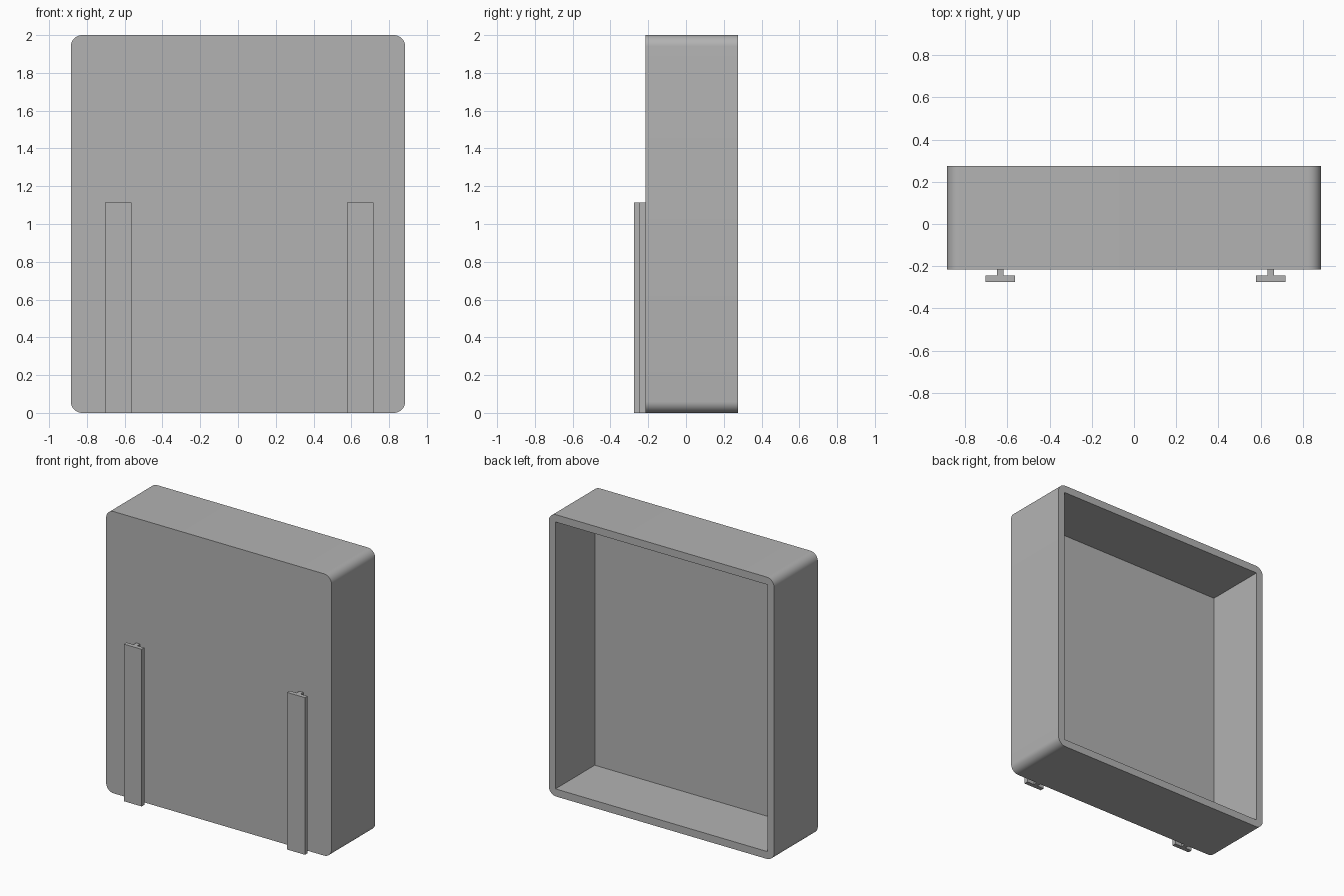
import bpy
import bmesh
from math import cos, sin, pi

cube = bpy.data.objects.get("Cube")
if cube:
    bpy.data.objects.remove(cube, do_unlink=True)

grey = bpy.data.materials.new("plain grey")
grey.use_nodes = True
COLOR = (0.45, 0.45, 0.45, 1)
grey.diffuse_color = COLOR
grey.node_tree.nodes["Principled BSDF"].inputs["Base Color"].default_value = COLOR


def finish(name, bm):
    bmesh.ops.recalc_face_normals(bm, faces=bm.faces)
    mesh = bpy.data.meshes.new(name)
    bm.to_mesh(mesh)
    bm.free()
    mesh.materials.append(grey)
    obj = bpy.data.objects.new(name, mesh)
    bpy.context.collection.objects.link(obj)
    return obj


# Open-backed tray: rounded outside, square recess
HALF_W, HEIGHT = 0.885, 2.0
FRONT, BACK, FLOOR = -0.215, 0.275, -0.165
RADIUS, WALL, STEPS = 0.06, 0.053, 10

bm = bmesh.new()
front, back, rim, floor = [], [], [], []
for i, (sx, sz) in enumerate([(1, 1), (-1, 1), (-1, -1), (1, -1)]):
    cx = sx * (HALF_W - RADIUS)
    cz = HEIGHT / 2 + sz * (HEIGHT / 2 - RADIUS)
    arc = [(cx + RADIUS * cos(a), cz + RADIUS * sin(a))
           for a in [(i + k / STEPS) * pi / 2 for k in range(STEPS + 1)]]
    front.append([bm.verts.new((x, FRONT, z)) for x, z in arc])
    back.append([bm.verts.new((x, BACK, z)) for x, z in arc])
    ix = sx * (HALF_W - WALL)
    iz = HEIGHT / 2 + sz * (HEIGHT / 2 - WALL)
    rim.append(bm.verts.new((ix, BACK, iz)))
    floor.append(bm.verts.new((ix, FLOOR, iz)))

for i in range(4):
    j = (i + 1) % 4
    # outer corner and straight side
    for k in range(STEPS):
        bm.faces.new((front[i][k], front[i][k + 1], back[i][k + 1], back[i][k]))
    bm.faces.new((front[i][-1], front[j][0], back[j][0], back[i][-1]))
    # rim corner, rim side, recess wall
    bm.faces.new(back[i] + [rim[i]])
    bm.faces.new((back[i][-1], back[j][0], rim[j], rim[i]))
    bm.faces.new((rim[i], rim[j], floor[j], floor[i]))
bm.faces.new([v for corner in front for v in corner])
bm.faces.new(floor)
tray = finish("tray", bm)

bpy.ops.object.select_all(action="DESELECT")
tray.select_set(True)
bpy.context.view_layer.objects.active = tray
bpy.ops.object.shade_smooth_by_angle(angle=pi / 6)


# T-section rails on the front
def rail(name, x, top=1.115):
    outer, step, flange, web = -0.275, -0.245, 0.07, 0.015
    section = [(-flange, outer), (flange, outer), (flange, step), (web, step),
               (web, FRONT), (-web, FRONT), (-web, step), (-flange, step)]
    bm = bmesh.new()
    base = bm.faces.new([bm.verts.new((x + px, py, 0)) for px, py in section])
    ext = bmesh.ops.extrude_face_region(bm, geom=[base], use_keep_orig=True)
    verts = [g for g in ext["geom"] if isinstance(g, bmesh.types.BMVert)]
    bmesh.ops.translate(bm, verts=verts, vec=(0, 0, top))
    finish(name, bm)


rail("right_rail", -0.634)
rail("left_rail", 0.648)
